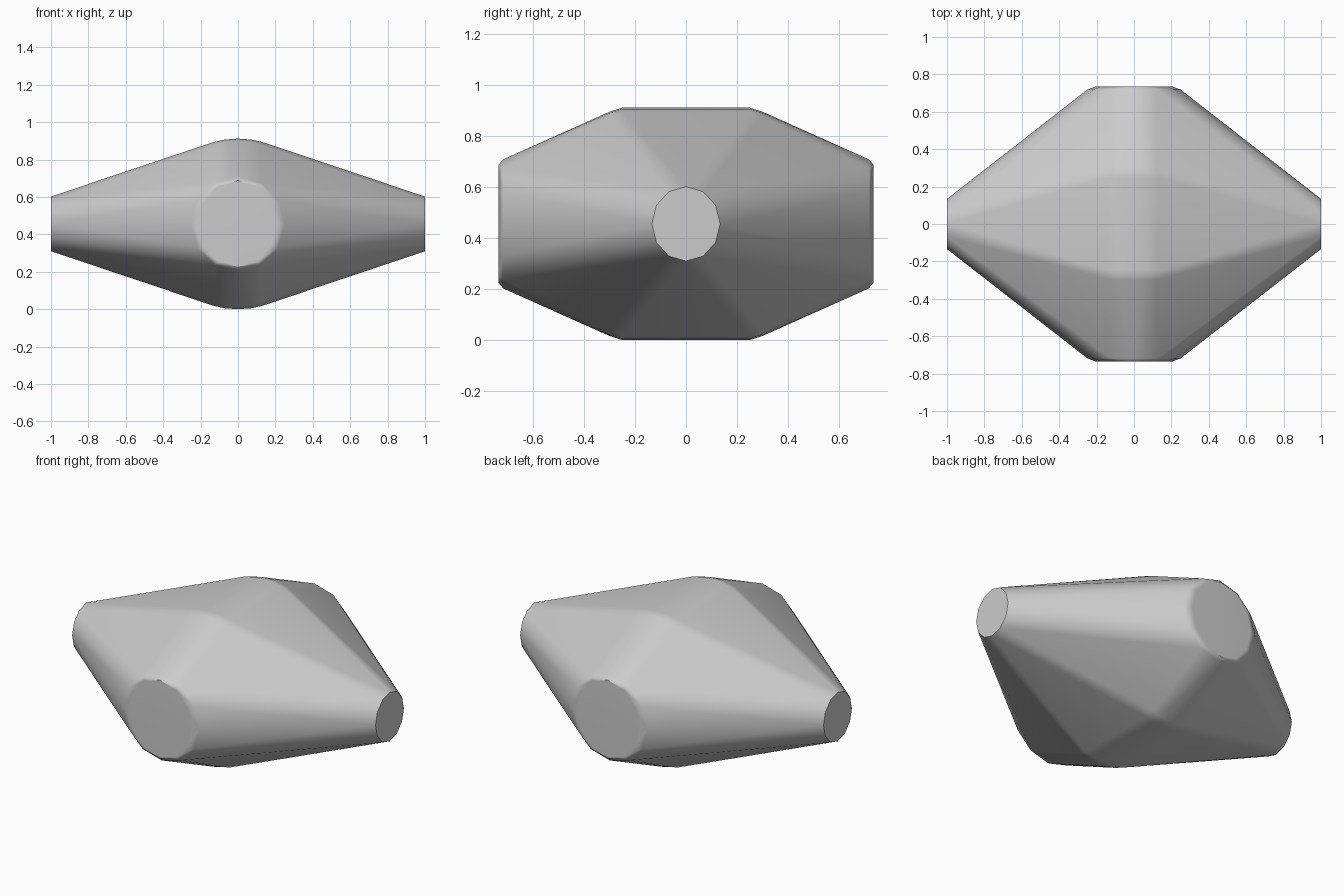
import bpy, bmesh, math

cube = bpy.data.objects.get("Cube")
if cube:
    bpy.data.objects.remove(cube, do_unlink=True)

MID = 0.456  # height of the centre plane


def material(name, rgb):
    mat = bpy.data.materials.new(name)
    mat.use_nodes = True
    mat.diffuse_color = (*rgb, 1)
    mat.node_tree.nodes["Principled BSDF"].inputs["Base Color"].default_value = (*rgb, 1)
    return mat


def ring(half_width, half_height, sides=12):
    for i in range(sides):
        a = math.tau * i / sides
        yield half_width * math.sin(a), half_height * math.cos(a)


points = []
for s in (-1, 1):
    # Small round ends on the left and right
    points += [(s, u, MID + v) for u, v in ring(0.134, 0.146)]
    # Larger round ends at front and back, with a narrow softened rim
    for depth, w, h in ((0.735, 0.205, 0.232), (0.718, 0.25, 0.253)):
        points += [(u, s * depth, MID + v) for u, v in ring(w, h)]
    # Rounded ridges across the top and bottom
    for t in (-1, 1):
        for x, drop in ((0, 0), (0.07, 0.005), (0.13, 0.018)):
            for m in (-1, 1):
                points.append((m * x, s * 0.25, MID + t * (MID - drop)))
                points.append((m * x * 0.9, s * 0.3, MID + t * (MID - 0.016 - drop)))

# Stretch one skin over all the ends and ridges
bm = bmesh.new()
for p in points:
    bm.verts.new(p)
bmesh.ops.remove_doubles(bm, verts=bm.verts, dist=0.0005)
hull = bmesh.ops.convex_hull(bm, input=bm.verts)
loose = [v for v in bm.verts if not v.link_faces]
bmesh.ops.delete(bm, geom=loose, context="VERTS")
bmesh.ops.dissolve_limit(bm, angle_limit=math.radians(1), verts=bm.verts, edges=bm.edges)
bmesh.ops.recalc_face_normals(bm, faces=bm.faces)

mesh = bpy.data.meshes.new("rounded_stone")
bm.to_mesh(mesh)
bm.free()
stone = bpy.data.objects.new("rounded_stone", mesh)
bpy.context.collection.objects.link(stone)
mesh.materials.append(material("stone grey", (0.6, 0.6, 0.6)))

# Smooth rounded corners, flat broad faces
bpy.ops.object.select_all(action="DESELECT")
stone.select_set(True)
bpy.context.view_layer.objects.active = stone
bpy.ops.object.shade_smooth_by_angle(angle=math.radians(35))
weighted = stone.modifiers.new("weighted_normals", "WEIGHTED_NORMAL")
weighted.keep_sharp = True
